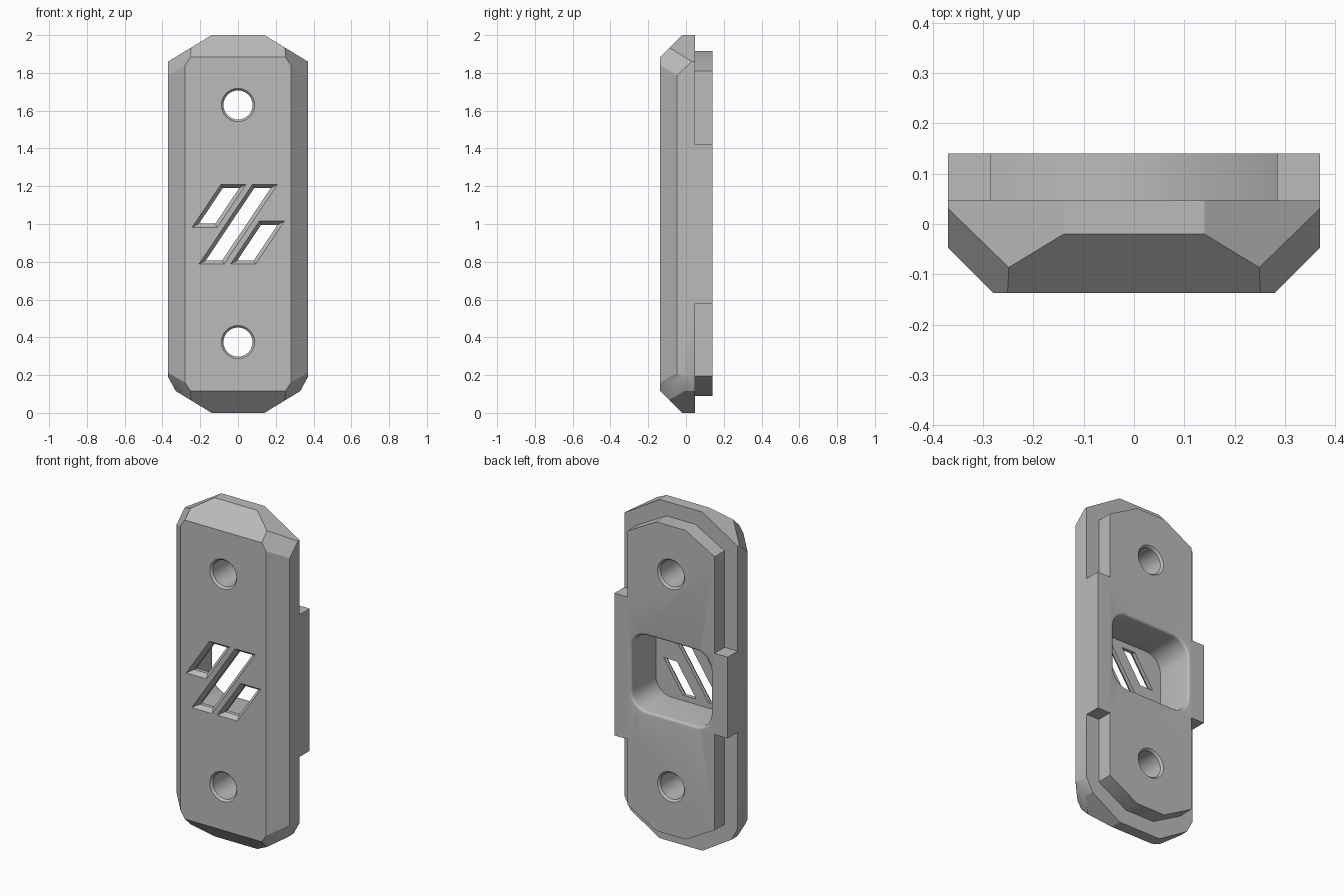
import bpy, bmesh, math
from mathutils import Vector

old = bpy.data.objects.get("Cube")
if old:
    bpy.data.objects.remove(old, do_unlink=True)

grey = bpy.data.materials.new("plain grey")
grey.use_nodes = True
colour = (0.5, 0.5, 0.5, 1)
grey.diffuse_color = colour
grey.node_tree.nodes["Principled BSDF"].inputs["Base Color"].default_value = colour


def make_object(name, bm):
    bmesh.ops.recalc_face_normals(bm, faces=bm.faces)
    mesh = bpy.data.meshes.new(name)
    bm.to_mesh(mesh)
    bm.free()
    mesh.materials.append(grey)
    ob = bpy.data.objects.new(name, mesh)
    bpy.context.collection.objects.link(ob)
    return ob


def loft(name, rings):
    """Solid through matching (x, z) outlines, each at its own depth y."""
    bm = bmesh.new()
    loops = [[bm.verts.new((x, y, z)) for x, z in pts] for y, pts in rings]
    for a, b in zip(loops, loops[1:]):
        n = len(a)
        for i in range(n):
            j = (i + 1) % n
            bm.faces.new((a[i], a[j], b[j], b[i]))
    bm.faces.new(loops[0])
    bm.faces.new(loops[-1])
    return make_object(name, bm)


def combine(target, other, operation):
    mod = target.modifiers.new(other.name, "BOOLEAN")
    mod.operation = operation
    mod.solver = "EXACT"
    mod.object = other
    bpy.context.view_layer.objects.active = target
    bpy.ops.object.modifier_apply(modifier=mod.name)
    bpy.data.objects.remove(other, do_unlink=True)


def circle(r, z0, n=48):
    return [(r * math.cos(t * math.tau / n), z0 + r * math.sin(t * math.tau / n)) for t in range(n)]


def rounded_rect(w, h, r, z0, steps=8):
    pts = []
    for k, (sx, sz) in enumerate([(1, 1), (-1, 1), (-1, -1), (1, -1)]):
        for s in range(steps + 1):
            a = (k + s / steps) * math.pi / 2
            pts.append((sx * (w - r) + r * math.cos(a), z0 + sz * (h - r) + r * math.sin(a)))
    return pts


def box(x0, x1, z0, z1):
    return [(x0, z0), (x1, z0), (x1, z1), (x0, z1)]


FRONT, MID, BACK = -0.137, 0.047, 0.14

# Body: a block trimmed by its bevel planes
bm = bmesh.new()
bmesh.ops.create_cube(bm, size=1)
for v in bm.verts:
    v.co = Vector((v.co.x * 0.74, MID if v.co.y > 0 else FRONT, 1 + v.co.z * 2))


def trim(point, normal):
    geom = bm.verts[:] + bm.edges[:] + bm.faces[:]
    cut = bmesh.ops.bisect_plane(bm, geom=geom, plane_co=point, plane_no=normal, clear_outer=True, dist=1e-5)
    rim = [e for e in cut["geom_cut"] if isinstance(e, bmesh.types.BMEdge)]
    bmesh.ops.holes_fill(bm, edges=rim, sides=0)


for s in (1, -1):
    trim((s * 0.28, FRONT, 1), (s, -1, 0))
    trim((s * 0.37, 0, 0.19), (s * 0.074, 0, -0.04))
for z, up in ((2, 1), (0, -1)):
    trim((0, -0.02, z), (0, -1, up))
    for s in (1, -1):
        trim((s * 0.14, 0, z), (s * 0.14, 0, up * 0.23))
        trim((s * 0.28, FRONT, z - up * 0.16), (s * 0.83, -0.51, up * 0.55))
body = make_object("mount_body", bm)

# Raised back plate with a long tab on the left and a short one on the right
half = [(0.095, 0.09), (0.285, 0.195), (0.285, 1.81), (0.095, 1.915)]
outline = half + [(-x, z) for x, z in reversed(half)]
plate = loft("back_plate", [(MID, outline), (BACK, outline)])
for name, x0, x1, h in (("left_tab", 0.2, 0.37, 0.42), ("right_tab", -0.37, -0.2, 0.24)):
    tab = box(x0, x1, 1 - h, 1 + h)
    combine(plate, loft(name, [(MID, tab), (BACK, tab)]), "UNION")
combine(body, plate, "UNION")

# Rounded pocket in the back with a softened rim
rings = [(-0.09, rounded_rect(0.26, 0.225, 0.1, 1))]
R = 0.015
for k in range(5):
    a = k / 4 * math.pi / 2
    g = R * (1 - math.cos(a))
    rings.append((BACK - R + R * math.sin(a), rounded_rect(0.26 + g, 0.225 + g, 0.1 + g, 1)))
rings.append((BACK + 0.05, rings[-1][1]))
combine(body, loft("pocket", rings), "DIFFERENCE")

# Screw holes, chamfered at both ends
for z in (0.375, 1.63):
    prof = [(FRONT - 0.05, 0.088), (FRONT, 0.088), (FRONT + 0.012, 0.077),
            (BACK - 0.012, 0.077), (BACK, 0.088), (BACK + 0.05, 0.088)]
    combine(body, loft("screw_hole", [(y, circle(r, z)) for y, r in prof]), "DIFFERENCE")

# Slanted slots, bevelled towards the front
LEAN = 0.67


def slanted(x0, z0, z1, inset):
    def at(x, z):
        return (x + (z - z0) * LEAN, z)
    a, b = x0 + inset * 1.15, x0 + 0.133 - inset * 1.15
    return [at(a, z0 + inset), at(b, z0 + inset), at(b, z1 - inset), at(a, z1 - inset)]


for x0, z0, z1 in ((-0.243, 0.982, 1.21), (-0.207, 0.787, 1.21), (-0.04, 0.787, 1.015)):
    wide, tight = slanted(x0, z0, z1, 0), slanted(x0, z0, z1, 0.02)
    slot = loft("slot", [(FRONT - 0.05, wide), (FRONT, wide), (FRONT + 0.025, tight), (0.0, tight)])
    combine(body, slot, "DIFFERENCE")

# Shading
bpy.ops.object.select_all(action="DESELECT")
body.select_set(True)
bpy.context.view_layer.objects.active = body
bpy.ops.object.shade_smooth_by_angle(angle=math.radians(30))
